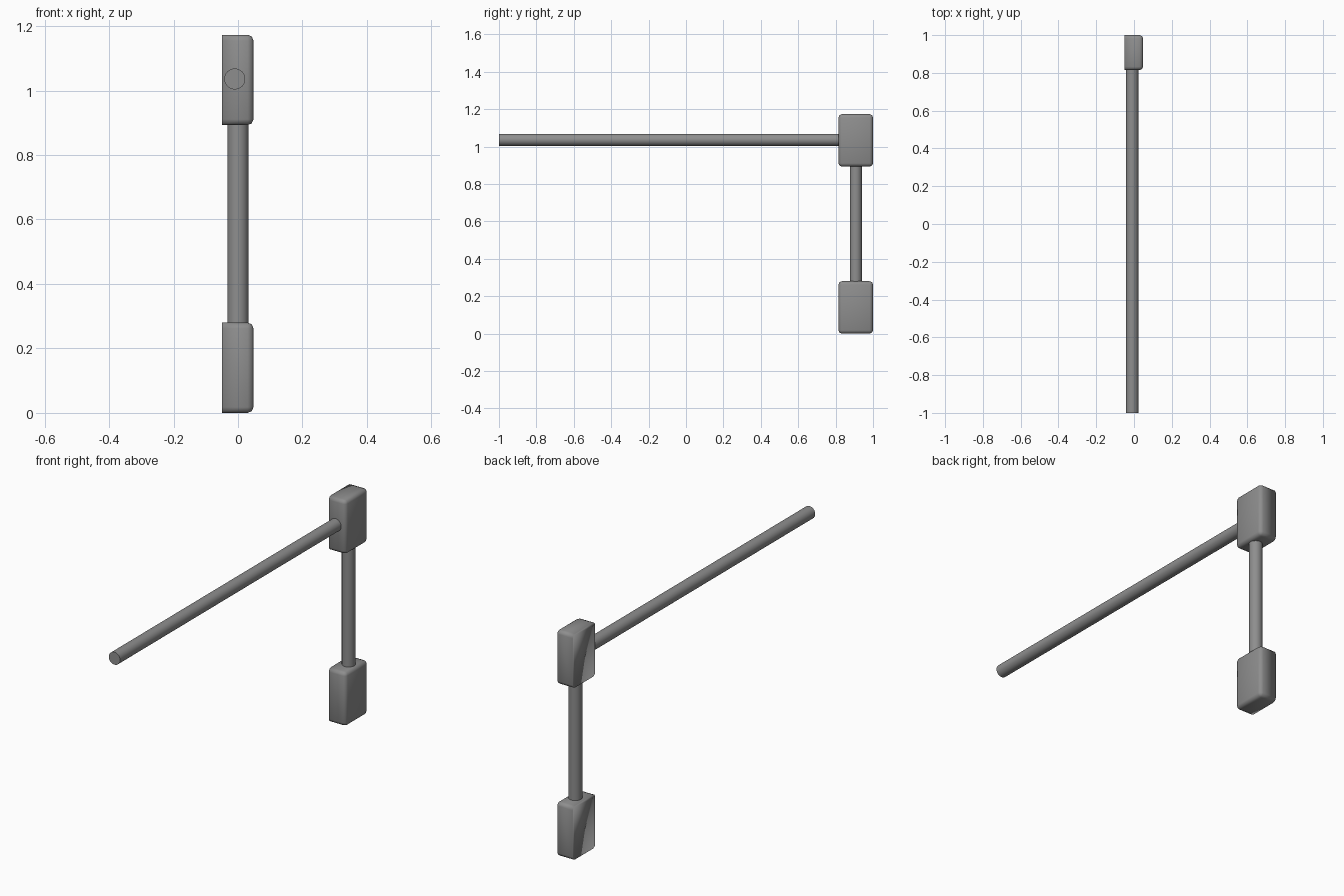
import bpy, bmesh, math
from mathutils import Matrix, Vector

if "Cube" in bpy.data.objects:
    bpy.data.objects.remove(bpy.data.objects["Cube"])

# Dark grey metal
dark = bpy.data.materials.new("dark_grey")
dark.diffuse_color = (0.27, 0.27, 0.27, 1)
dark.use_nodes = True
dark.node_tree.nodes["Principled BSDF"].inputs["Base Color"].default_value = dark.diffuse_color


def finish(name, bm, angle):
    bmesh.ops.recalc_face_normals(bm, faces=bm.faces)
    mesh = bpy.data.meshes.new(name)
    bm.to_mesh(mesh)
    bm.free()
    mesh.materials.append(dark)
    obj = bpy.data.objects.new(name, mesh)
    bpy.context.collection.objects.link(obj)
    bpy.ops.object.select_all(action='DESELECT')
    obj.select_set(True)
    bpy.context.view_layer.objects.active = obj
    bpy.ops.object.shade_smooth_by_angle(angle=math.radians(angle))
    return obj


def block(name, lo, hi, radius=0.018):
    """Softly shaded box, chamfered except around its flat -x face."""
    lo, hi = Vector(lo), Vector(hi)
    bm = bmesh.new()
    bmesh.ops.create_cube(bm, size=1)
    bmesh.ops.scale(bm, vec=hi - lo, verts=bm.verts)
    bmesh.ops.translate(bm, vec=(lo + hi) / 2, verts=bm.verts)
    edges = [e for e in bm.edges
             if any(v.co.x > lo.x + 1e-4 for v in e.verts)]
    bmesh.ops.bevel(bm, geom=edges, offset=radius, segments=2,
                    profile=0.5, affect='EDGES')
    return finish(name, bm, 120)


def rod(name, start, end, radius=0.0325):
    start, end = Vector(start), Vector(end)
    axis = end - start
    turn = axis.to_track_quat('Z', 'Y').to_matrix().to_4x4()
    bm = bmesh.new()
    bmesh.ops.create_cone(bm, cap_ends=True, segments=32, radius1=radius,
                          radius2=radius, depth=axis.length,
                          matrix=Matrix.Translation((start + end) / 2) @ turn)
    return finish(name, bm, 35)


# End blocks
for name, z in (("lower_block", 0.0), ("upper_block", 0.893)):
    block(name, (-0.049, 0.815, z), (0.048, 1.0, z + 0.28))

# Upright post and long horizontal bar
rod("upright_post", (0, 0.908, 0.27), (0, 0.908, 0.905))
rod("horizontal_bar", (-0.01, -1.0, 1.036), (-0.01, 0.825, 1.036))
